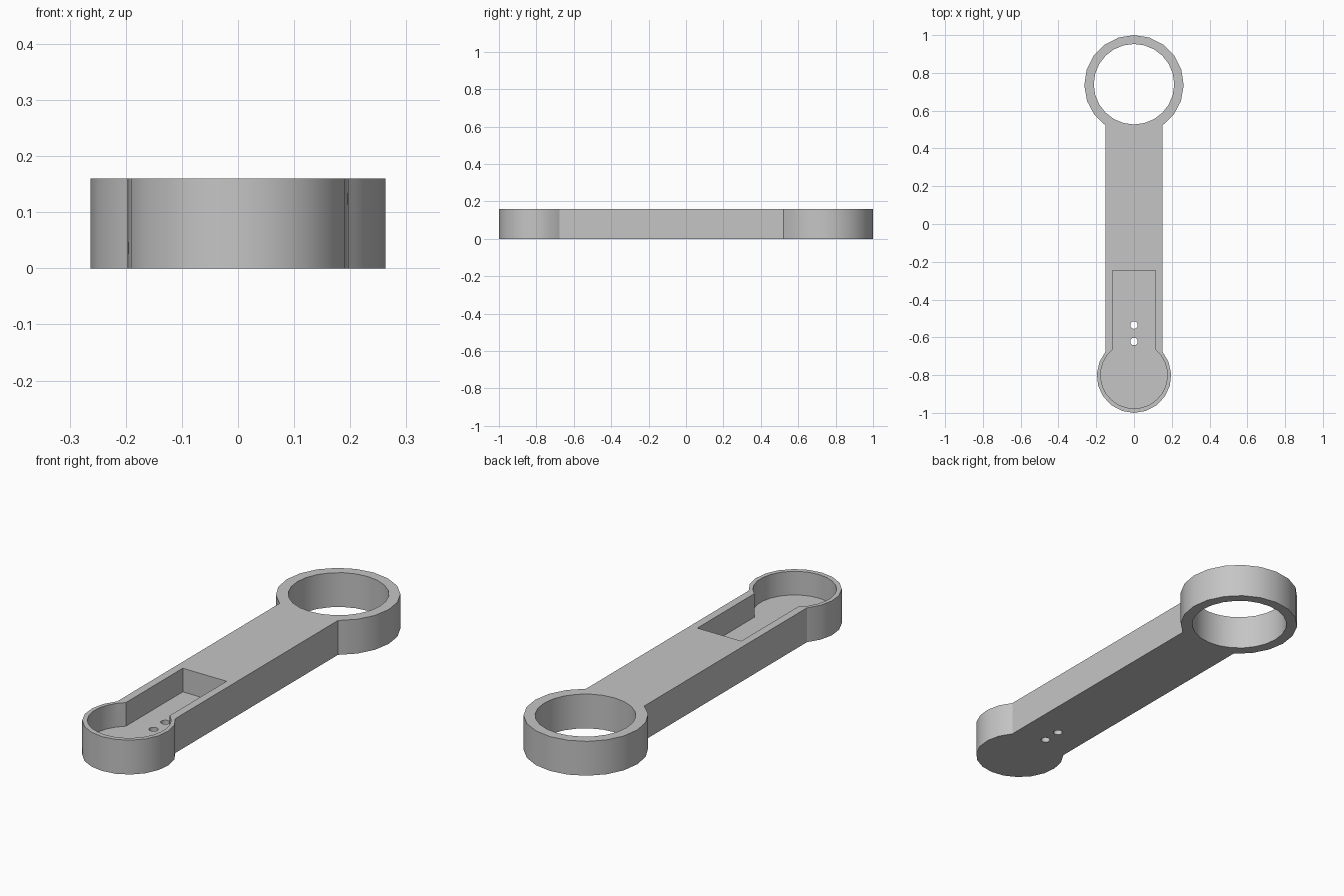
import bpy
import bmesh
from math import asin, cos, sin, pi, radians

if "Cube" in bpy.data.objects:
    bpy.data.objects.remove(bpy.data.objects["Cube"], do_unlink=True)

HEIGHT, FLOOR = 0.16, 0.05
BAR_HALF, POCKET_HALF = 0.15, 0.113
RING_Y, RING_R, BORE_R = 0.737, 0.263, 0.213
CUP_Y, CUP_R, CUP_INNER_R = -0.803, 0.197, 0.177
POCKET_END = -0.245

grey = bpy.data.materials.new("plain grey")
grey.use_nodes = True
grey.diffuse_color = (0.56, 0.56, 0.56, 1)
grey.node_tree.nodes["Principled BSDF"].inputs["Base Color"].default_value = (0.56, 0.56, 0.56, 1)


def arc(y, radius, start, sweep, steps):
    """Points of an arc centred on the long axis, both ends included."""
    angles = [start + sweep * i / steps for i in range(steps + 1)]
    return [(radius * cos(a), y + radius * sin(a)) for a in angles]


def open_arc(y, radius, half_width, toward, steps):
    """Circle left open where a straight neck of the given half width joins."""
    gap = asin(half_width / radius)
    return arc(y, radius, toward + gap, 2 * pi - 2 * gap, steps)


def circle(y, radius, steps):
    return arc(y, radius, 0, 2 * pi, steps)[:-1]


def prism(name, points, bottom, top):
    """Extrude a flat outline into a closed solid."""
    bm = bmesh.new()
    face = bm.faces.new([bm.verts.new((x, y, bottom)) for x, y in points])
    moved = bmesh.ops.extrude_face_region(bm, geom=[face])["geom"]
    verts = [v for v in moved if isinstance(v, bmesh.types.BMVert)]
    bmesh.ops.translate(bm, verts=verts, vec=(0, 0, top - bottom))
    bmesh.ops.recalc_face_normals(bm, faces=bm.faces)
    mesh = bpy.data.meshes.new(name)
    bm.to_mesh(mesh)
    bm.free()
    mesh.materials.append(grey)
    obj = bpy.data.objects.new(name, mesh)
    bpy.context.collection.objects.link(obj)
    return obj


# Arm body: ring end, straight bar and round cup end in one outline
outline = (open_arc(RING_Y, RING_R, BAR_HALF, -pi / 2, 16)
           + open_arc(CUP_Y, CUP_R, BAR_HALF, pi / 2, 14))
body = prism("arm_body", outline, 0, HEIGHT)

# Cutters: ring bore, keyhole-shaped pocket and two screw holes
pocket = (open_arc(CUP_Y + 0.003, CUP_INNER_R, POCKET_HALF, pi / 2, 20)
          + [(POCKET_HALF, POCKET_END), (-POCKET_HALF, POCKET_END)])
cutters = [
    prism("ring_bore", circle(RING_Y + 0.003, BORE_R, 24), -0.1, HEIGHT + 0.1),
    prism("pocket", pocket, FLOOR, HEIGHT + 0.1),
]
for y in (-0.535, -0.622):
    cutters.append(prism("screw_hole", circle(y, 0.02, 16), -0.1, HEIGHT + 0.05))

bpy.ops.object.select_all(action="DESELECT")
bpy.context.view_layer.objects.active = body
body.select_set(True)
for cutter in cutters:
    cutter.hide_render = True
    cut = body.modifiers.new(cutter.name, "BOOLEAN")
    cut.operation = "DIFFERENCE"
    cut.solver = "EXACT"
    cut.object = cutter
    bpy.ops.object.modifier_apply(modifier=cut.name)
    bpy.data.objects.remove(cutter, do_unlink=True)

# Smooth round walls, sharp rims and corners
bpy.ops.object.shade_smooth_by_angle(angle=radians(28))
